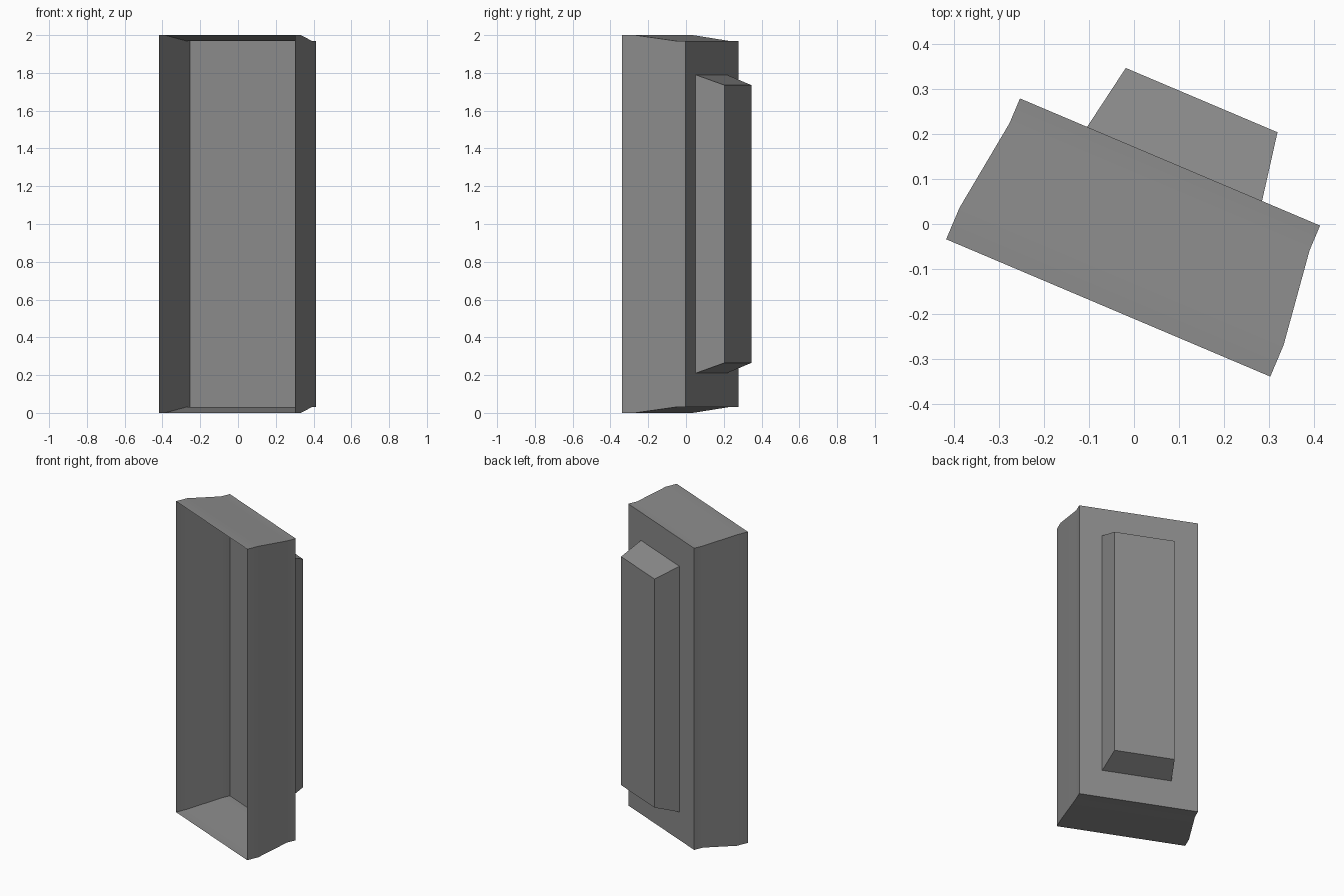
import bpy, bmesh, math
from mathutils import Matrix

if "Cube" in bpy.data.objects:
    bpy.data.objects.remove(bpy.data.objects["Cube"])

grey = bpy.data.materials.new("grey")
grey.diffuse_color = (0.26, 0.26, 0.26, 1)
grey.use_nodes = True
grey.node_tree.nodes["Principled BSDF"].inputs["Base Color"].default_value = grey.diffuse_color

TURN = Matrix.Rotation(math.radians(-22.96), 4, 'Z')
MID_Z = 1.0


def loft(name, sections, centre):
    """Rectangular rings (depth, half width, half height), open at the front, capped at the back."""
    bm = bmesh.new()
    rings = []
    for depth, w, h in sections:
        corners = ((-w, -h), (w, -h), (w, h), (-w, h))
        rings.append([bm.verts.new((centre + x, depth, MID_Z + z)) for x, z in corners])
    for a, b in zip(rings, rings[1:]):
        for i in range(4):
            j = (i + 1) % 4
            bm.faces.new((a[i], a[j], b[j], b[i]))
    bm.faces.new(rings[-1])
    bm.transform(TURN)
    bm.normal_update()
    # Make the back cap and sides face outward
    back = bm.faces[:][-1]
    if back.normal.y < 0:
        bmesh.ops.reverse_faces(bm, faces=bm.faces[:])
    mesh = bpy.data.meshes.new(name)
    bm.to_mesh(mesh)
    bm.free()
    obj = bpy.data.objects.new(name, mesh)
    bpy.context.collection.objects.link(obj)
    mesh.materials.append(grey)
    bpy.ops.object.select_all(action='DESELECT')
    obj.select_set(True)
    bpy.context.view_layer.objects.active = obj
    bpy.ops.object.shade_smooth_by_angle(angle=math.radians(30))
    return obj


# Thin shell: straight front lip, tapered middle, straight rear band, back wall
loft("open_shell", [(-0.194, 0.391, 1.0), (-0.118, 0.391, 1.0),
                    (0.098, 0.362, 0.97), (0.158, 0.362, 0.97)], 0.02)

# Tapered raised block on the back wall
loft("rear_block", [(0.158, 0.211, 0.79), (0.312, 0.183, 0.735)], 0.031)
